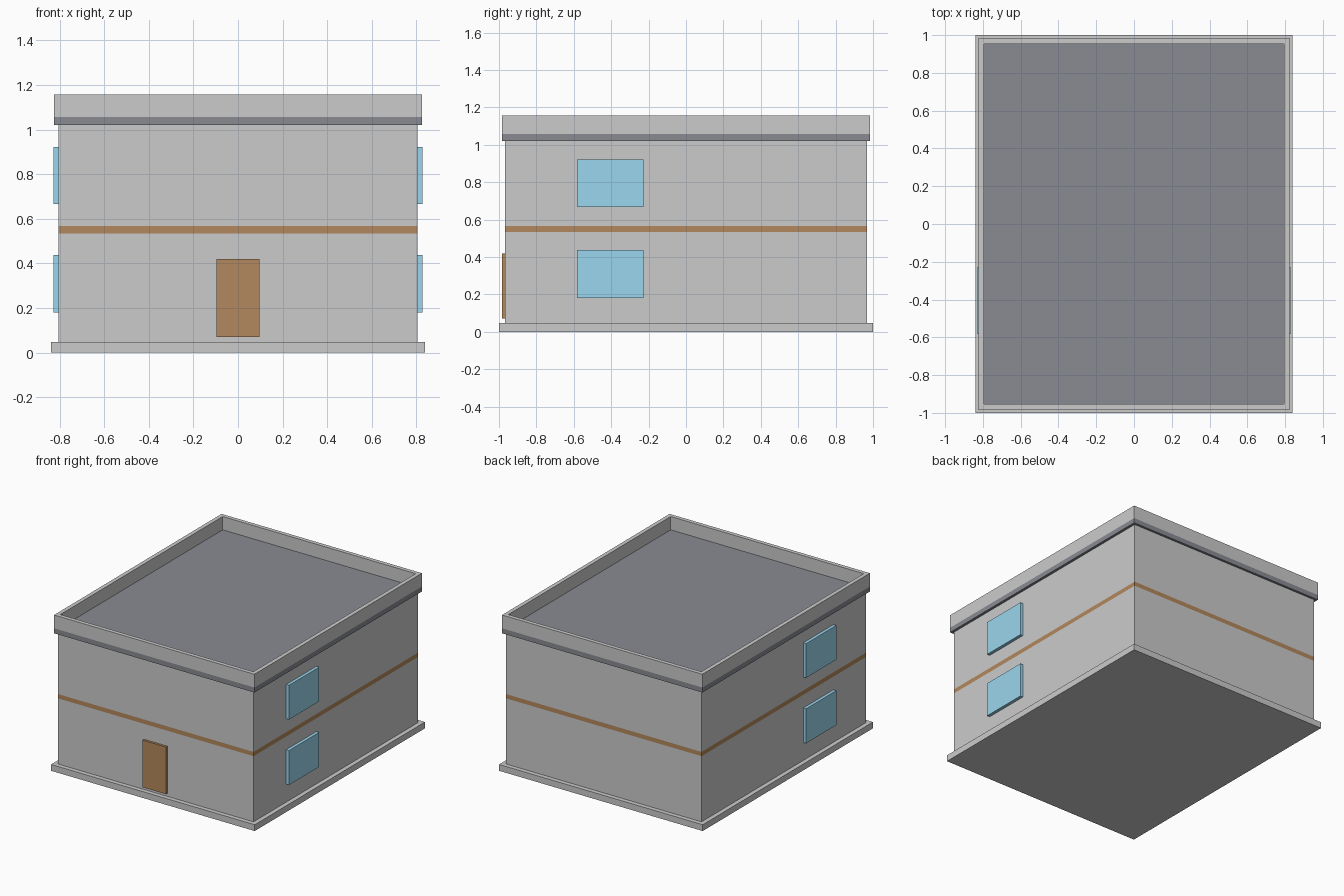
import bpy
import bmesh

if "Cube" in bpy.data.objects:
    bpy.data.objects.remove(bpy.data.objects["Cube"])


def material(name, rgb):
    mat = bpy.data.materials.new(name)
    mat.diffuse_color = (*rgb, 1)
    mat.use_nodes = True
    mat.node_tree.nodes["Principled BSDF"].inputs["Base Color"].default_value = mat.diffuse_color
    return mat


def finish(name, bm, mat):
    bmesh.ops.recalc_face_normals(bm, faces=bm.faces)
    mesh = bpy.data.meshes.new(name)
    bm.to_mesh(mesh)
    bm.free()
    obj = bpy.data.objects.new(name, mesh)
    bpy.context.collection.objects.link(obj)
    if mat:
        mesh.materials.append(mat)
    return obj


def box(name, x, y, z, mat=None):
    """Box from (min, max) ranges on each axis."""
    bm = bmesh.new()
    bmesh.ops.create_cube(bm, size=1)
    for v in bm.verts:
        v.co = [r[0] if c < 0 else r[1] for c, r in zip(v.co, (x, y, z))]
    return finish(name, bm, mat)


def slab(name, hx, hy, z0, z1, mat=None):
    return box(name, (-hx, hx), (-hy, hy), (z0, z1), mat)


def frame(name, hx, hy, thickness, z0, z1):
    """Rectangular ring standing on z0."""
    bm = bmesh.new()
    corners = ((-1, -1), (1, -1), (1, 1), (-1, 1))
    rings = [[bm.verts.new((sx * (hx - t), sy * (hy - t), z0)) for sx, sy in corners]
             for t in (0, thickness)]
    for i in range(4):
        j = (i + 1) % 4
        bm.faces.new((rings[0][i], rings[0][j], rings[1][j], rings[1][i]))
    ext = bmesh.ops.extrude_face_region(bm, geom=bm.faces[:], use_keep_orig=True)
    for v in ext["geom"]:
        if isinstance(v, bmesh.types.BMVert):
            v.co.z = z1
    return finish(name, bm, None)


wood = material("wood", (0.45, 0.25, 0.11))
glass = material("glass", (0.33, 0.67, 0.85))
roofing = material("roofing", (0.25, 0.26, 0.29))

# Plinth and two storeys with a flush timber band between them
slab("plinth", 0.838, 1.0, 0, 0.047)
slab("lower_walls", 0.805, 0.967, 0.047, 0.535)
slab("floor_band", 0.805, 0.967, 0.535, 0.567, wood)
slab("upper_walls", 0.805, 0.967, 0.567, 1.02)

# Flat roof with raised parapet
slab("roof_slab", 0.824, 0.984, 1.02, 1.057, roofing)
frame("parapet", 0.824, 0.984, 0.03, 1.057, 1.156)

# Front door
box("front_door", (-0.097, 0.097), (-0.984, -0.95), (0.07, 0.42), wood)

# Windows, mirrored to both sides
for label, z in (("lower", (0.18, 0.437)), ("upper", (0.667, 0.922))):
    win = box(f"{label}_windows", (0.79, 0.828), (-0.583, -0.228), z, glass)
    win.modifiers.new("Mirror", 'MIRROR')
